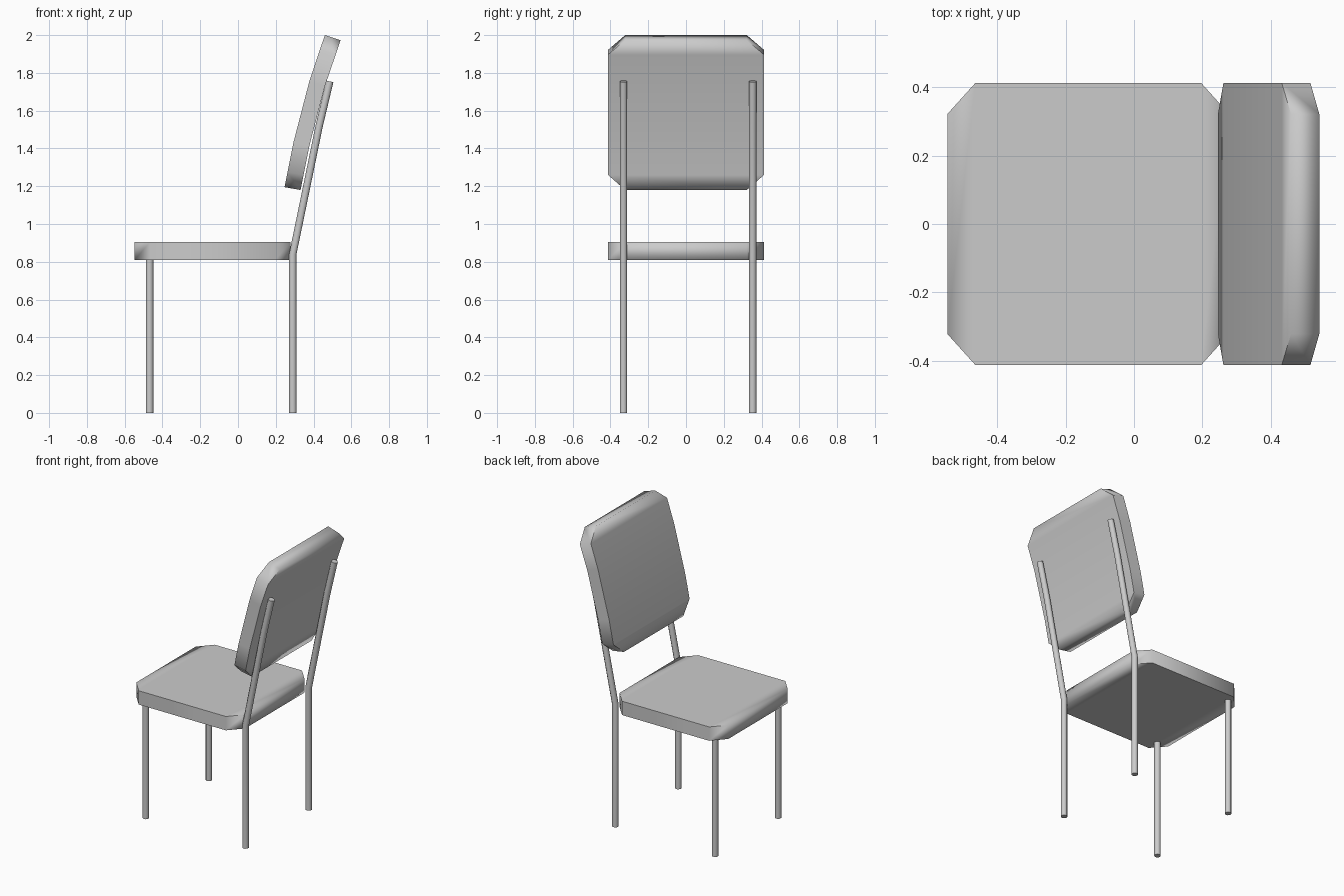
import bpy
import bmesh
import math
from mathutils import Vector

if "Cube" in bpy.data.objects:
    bpy.data.objects.remove(bpy.data.objects["Cube"])


def finish(name, bm):
    bmesh.ops.recalc_face_normals(bm, faces=bm.faces[:])
    mesh = bpy.data.meshes.new(name)
    bm.to_mesh(mesh)
    bm.free()
    obj = bpy.data.objects.new(name, mesh)
    bpy.context.collection.objects.link(obj)
    return obj


def loft(bm, rings):
    """Skin equal-length vertex rings and cap both ends."""
    for a, b in zip(rings, rings[1:]):
        n = len(a)
        for i in range(n):
            j = (i + 1) % n
            bm.faces.new((a[i], a[j], b[j], b[i])).smooth = True
    return [bm.faces.new(rings[0]), bm.faces.new(rings[-1])]


def pad(name, rows):
    """Padded board: each row is (x, z) of one side, (x, z) of the other, half width."""
    bm = bmesh.new()
    rings = []
    for xa, za, xb, zb, w in rows:
        pts = ((xa, -w, za), (xa, w, za), (xb, w, zb), (xb, -w, zb))
        rings.append([bm.verts.new(p) for p in pts])
    for cap in loft(bm, rings):
        cap.smooth = True
    # crisp long edges, soft roll over the two ends
    for a, b in zip(rings, rings[1:]):
        for u, v in zip(a, b):
            bm.edges.get((u, v)).smooth = False
    return finish(name, bm)


def tube(name, path, y, radius=0.021, sides=8):
    """Round leg following an x/z path at a given y."""
    pts = [Vector((x, y, z)) for x, z in path]
    bm = bmesh.new()
    rings = []
    for i, p in enumerate(pts):
        t = (pts[min(i + 1, len(pts) - 1)] - pts[max(i - 1, 0)]).normalized()
        v = Vector((0, 1, 0))
        u = v.cross(t)
        rings.append([bm.verts.new(p + radius * (math.cos(a) * u + math.sin(a) * v))
                      for a in (2 * math.pi * (k + 0.5) / sides for k in range(sides))])
    for cap in loft(bm, rings):
        for e in cap.edges:
            e.smooth = False
    return finish(name, bm)


# Seat: board with clipped corners
top, bottom = 0.905, 0.81
pad("seat", [(x, top, x, bottom, w) for x, w in
             ((-0.547, 0.322), (-0.465, 0.413), (0.197, 0.413), (0.279, 0.322))])

# Backrest: gently curved board with clipped corners
pad("backrest", [
    (0.246, 1.195, 0.331, 1.180, 0.322),
    (0.262, 1.275, 0.347, 1.260, 0.413),
    (0.294, 1.434, 0.378, 1.415, 0.413),
    (0.378, 1.757, 0.461, 1.733, 0.413),
    (0.433, 1.922, 0.517, 1.896, 0.413),
    (0.460, 2.000, 0.543, 1.973, 0.322),
])

# Legs: straight at the front, bent uprights at the back
for side, y in (("right", -0.331), ("left", 0.353)):
    tube("front_leg_" + side, [(-0.468, 0), (-0.468, 0.815)], y)
    tube("back_leg_" + side,
         [(0.290, 0), (0.290, 0.84), (0.430, 1.52), (0.486, 1.755)], y)
